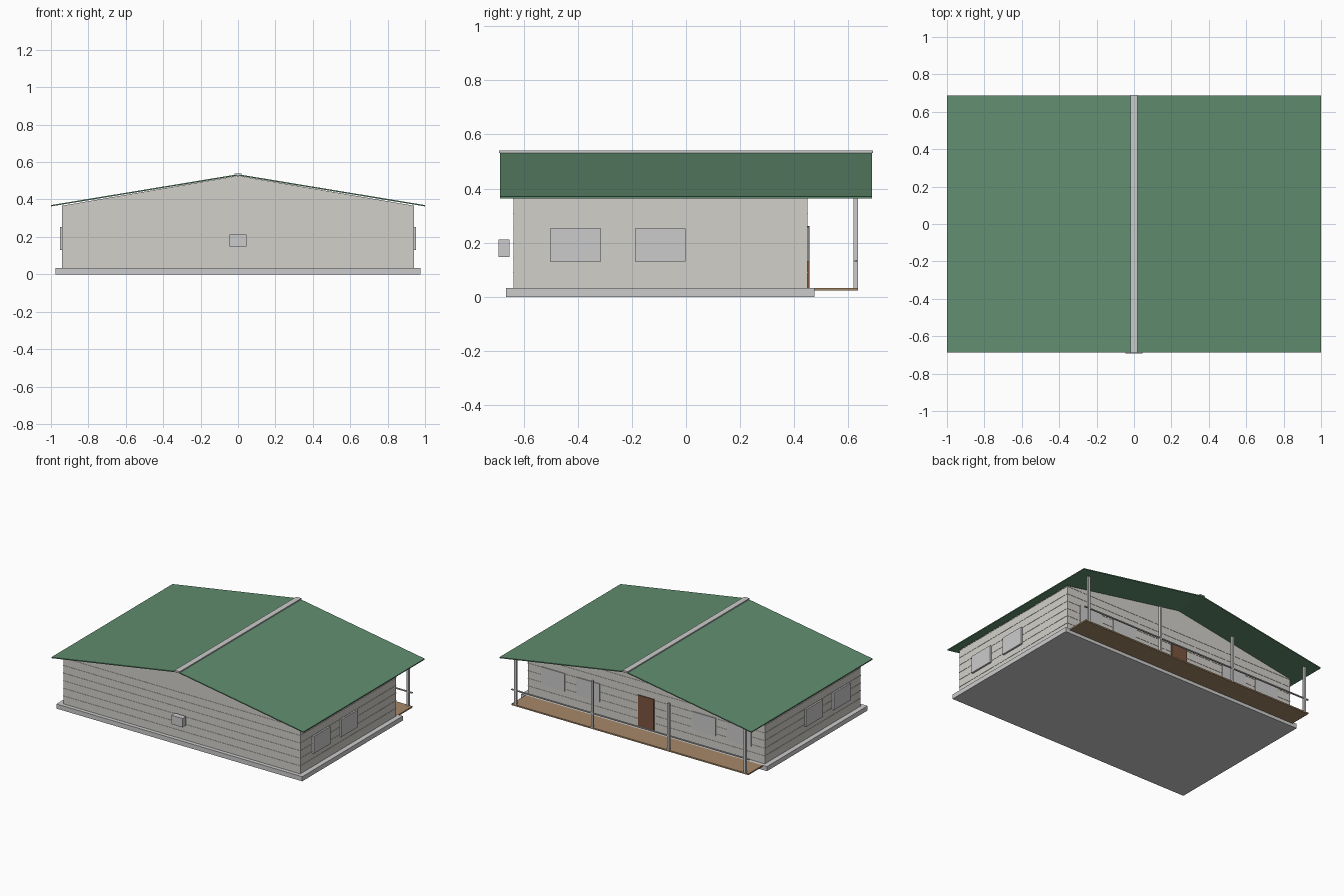
import bpy, bmesh

if "Cube" in bpy.data.objects:
    bpy.data.objects.remove(bpy.data.objects["Cube"])


def material(name, rgb):
    m = bpy.data.materials.new(name)
    m.diffuse_color = (*rgb, 1)
    m.use_nodes = True
    m.node_tree.nodes["Principled BSDF"].inputs["Base Color"].default_value = m.diffuse_color
    return m


GREEN = material("roof_green", (0.12, 0.27, 0.16))
SIDING = material("siding_beige", (0.64, 0.63, 0.59))
DOOR = material("door_brown", (0.2, 0.09, 0.05))
DECK = material("deck_wood", (0.38, 0.25, 0.14))


def finish(name, bm, mat):
    bmesh.ops.recalc_face_normals(bm, faces=bm.faces)
    me = bpy.data.meshes.new(name)
    bm.to_mesh(me)
    bm.free()
    ob = bpy.data.objects.new(name, me)
    bpy.context.collection.objects.link(ob)
    if mat:
        me.materials.append(mat)
    return ob


def box(name, x, y, z, mat=None):
    """Box from (min, max) ranges on each axis."""
    bm = bmesh.new()
    bmesh.ops.create_cube(bm, size=1)
    for v in bm.verts:
        v.co = [r[0] if c < 0 else r[1] for c, r in zip(v.co, (x, y, z))]
    return finish(name, bm, mat)


def prism(name, profile, y0, y1, mat=None):
    """Extrude an x-z profile along y."""
    bm = bmesh.new()
    face = bm.faces.new([bm.verts.new((x, y0, z)) for x, z in profile])
    ext = bmesh.ops.extrude_face_region(bm, geom=[face])["geom"]
    for v in ext:
        if isinstance(v, bmesh.types.BMVert):
            v.co.y = y1
    return finish(name, bm, mat)


# foundation slab and gabled house body
box("foundation_slab", (-0.975, 0.975), (-0.665, 0.475), (0, 0.033))
prism("house_walls", [(-0.94, 0.033), (0.94, 0.033), (0.94, 0.367),
                      (0, 0.527), (-0.94, 0.367)], -0.637, 0.449, SIDING)

# siding battens wrapped round the walls
for i in range(6):
    z = 0.088 + 0.0545 * i
    box(f"siding_strip_{i}", (-0.942, 0.942), (-0.639, 0.451), (z, z + 0.003), SIDING)

# roof sheets and ridge cap
for side, s in (("left", -1), ("right", 1)):
    prism(f"roof_{side}", [(0, 0.535), (s, 0.370), (s, 0.363), (0, 0.528)],
          -0.687, 0.687, GREEN)
prism("ridge_cap", [(-0.02, 0.531), (0.02, 0.531), (0.02, 0.540), (-0.02, 0.540)],
      -0.69, 0.69)

# wall-mounted cooling unit
box("cooling_unit", (-0.045, 0.045), (-0.692, -0.652), (0.148, 0.212))

# side windows
for side, s in (("left", -1), ("right", 1)):
    xs = sorted((s * 0.935, s * 0.953))
    for j, y in enumerate((-0.408, -0.095)):
        box(f"window_{side}_{j}", xs, (y - 0.094, y + 0.094), (0.13, 0.253))

# porch-side windows and door
for i, x in enumerate((-0.74, -0.46, 0.46, 0.74)):
    box(f"window_porch_{i}", (x - 0.094, x + 0.094), (0.445, 0.455), (0.13, 0.258))
box("door", (-0.063, 0.063), (0.445, 0.456), (0.033, 0.262), DOOR)

# porch deck, posts and handrail
box("porch_deck", (-0.94, 0.94), (0.45, 0.635), (0.023, 0.033), DECK)
for i, x in enumerate((-0.91, -0.303, 0.303, 0.91)):
    box(f"porch_post_{i}", (x - 0.008, x + 0.008), (0.619, 0.635), (0.033, 0.367))
box("porch_handrail", (-0.945, 0.945), (0.622, 0.632), (0.129, 0.136))
